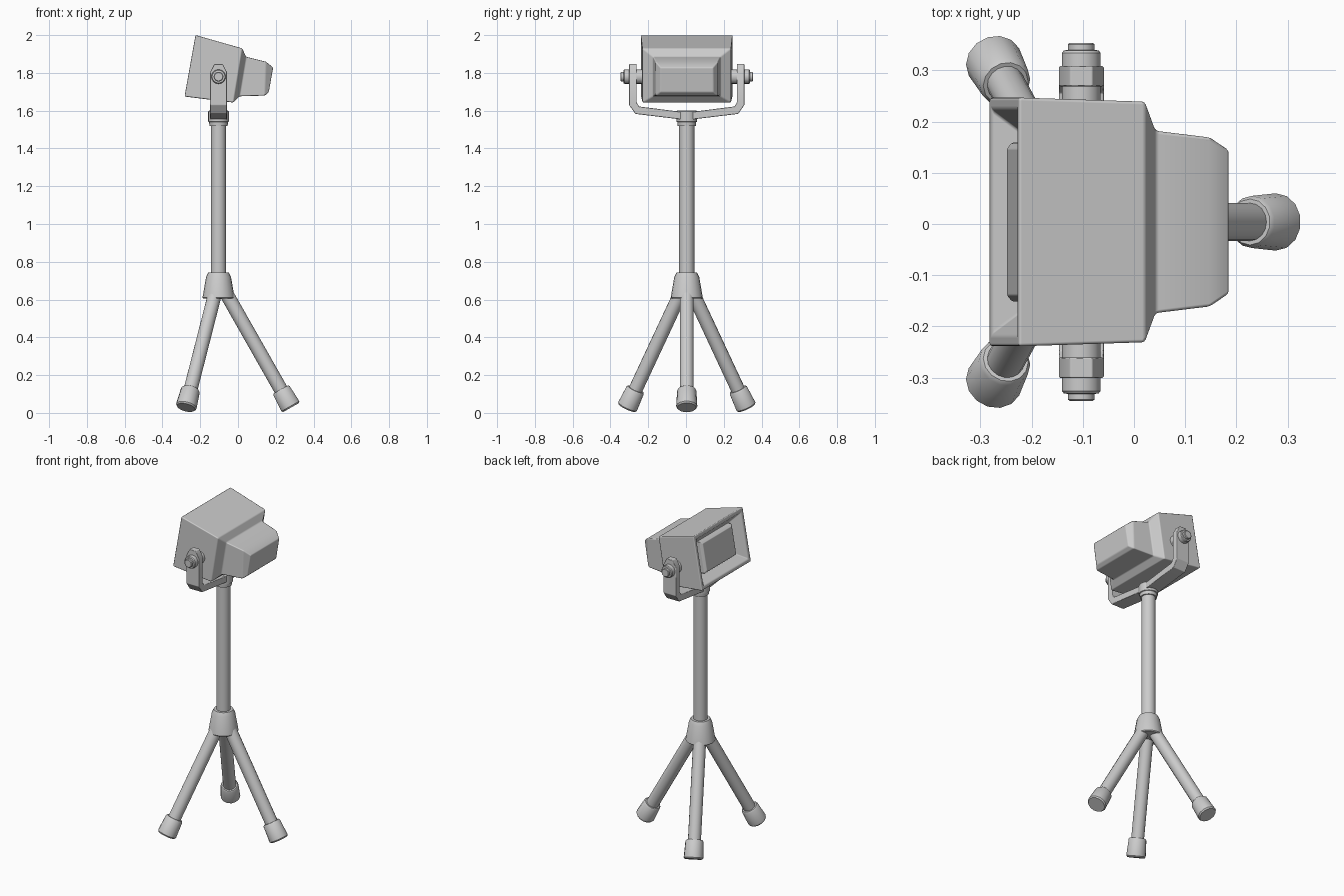
import bpy, bmesh, math
from mathutils import Vector

if "Cube" in bpy.data.objects:
    bpy.data.objects.remove(bpy.data.objects["Cube"])

CX, CY = -0.103, 0.004      # axis of the stand


def finish(name, bm, bevel=0.0, segs=2):
    bmesh.ops.recalc_face_normals(bm, faces=bm.faces)
    me = bpy.data.meshes.new(name)
    bm.to_mesh(me)
    bm.free()
    ob = bpy.data.objects.new(name, me)
    bpy.context.collection.objects.link(ob)
    bpy.ops.object.select_all(action='DESELECT')
    ob.select_set(True)
    bpy.context.view_layer.objects.active = ob
    bpy.ops.object.shade_smooth_by_angle(angle=math.radians(35))
    if bevel:
        m = ob.modifiers.new("bevel", 'BEVEL')
        m.width, m.segments = bevel, segs
        m.limit_method, m.angle_limit = 'ANGLE', math.radians(30)
        m.harden_normals = True
    return ob


def loft(name, rings, bevel=0.0, segs=2):
    """Skin a list of equal-length point rings and cap both ends."""
    bm = bmesh.new()
    vs = [[bm.verts.new(p) for p in r] for r in rings]
    n = len(rings[0])
    for a, b in zip(vs, vs[1:]):
        for i in range(n):
            j = (i + 1) % n
            bm.faces.new((a[i], a[j], b[j], b[i]))
    bm.faces.new(vs[0][::-1])
    bm.faces.new(vs[-1])
    return finish(name, bm, bevel, segs)


def turned(name, origin, direction, profile, sides=20):
    """Round part: profile is (distance along direction, radius)."""
    o = Vector(origin)
    q = Vector(direction).to_track_quat('Z', 'Y')
    rings = []
    for h, r in profile:
        rings.append([o + q @ Vector((r * math.cos(a), r * math.sin(a), h))
                      for a in (2 * math.pi * k / sides for k in range(sides))])
    return loft(name, rings)


# Pole, tripod hub and top collar
up = (0, 0, 1)
turned("pole", (CX, CY, 0), up, [(0.66, 0.04), (1.56, 0.04)])
turned("tripod_hub", (CX, CY, 0), up,
       [(0.605, 0.08), (0.61, 0.085), (0.72, 0.066), (0.742, 0.055)])
turned("collar", (CX, CY, 0), up,
       [(1.52, 0.048), (1.54, 0.05), (1.542, 0.055), (1.595, 0.055), (1.6, 0.05)])

# Three legs with rubber feet
for i, (fx, fy) in enumerate([(0.28, 0.0), (-0.275, 0.315), (-0.275, -0.315)], 1):
    foot = Vector((fx, CY + fy, 0.03))
    flat = Vector((CX - fx, -fy, 0))
    top = foot + flat * 0.89 + Vector((0, 0, 0.6))
    d = top - foot
    turned(f"leg_{i}", foot, d, [(0.05, 0.037), (d.length, 0.037)], 16)
    turned(f"foot_{i}", foot, d,
           [(-0.002, 0.05), (0.006, 0.056), (0.1, 0.051), (0.108, 0.045)], 14)

# U-shaped yoke: (outer y, outer z, inner y, inner z, half width)
half = [(0.305, 1.847, 0.265, 1.847, 0.022),
        (0.305, 1.805, 0.265, 1.805, 0.044),
        (0.305, 1.63, 0.265, 1.642, 0.044),
        (0.272, 1.583, 0.252, 1.622, 0.044),
        (0.0, 1.55, 0.0, 1.59, 0.044)]
path = half + [(-a, b, -c, d, w) for a, b, c, d, w in half[-2::-1]]
loft("yoke", [[(CX - w, CY + a, b), (CX + w, CY + a, b),
               (CX + w, CY + c, d), (CX - w, CY + c, d)]
              for a, b, c, d, w in path], 0.003, 1)

# Pivot bolts on both sides
for side, s in (("left", -1), ("right", 1)):
    turned(f"pivot_bolt_{side}", (CX, CY, 1.78), (0, s, 0),
           [(0.2, 0.038), (0.3, 0.038), (0.33, 0.038), (0.335, 0.034),
            (0.336, 0.026), (0.347, 0.026), (0.35, 0.022)], 16)


# Lamp head: rings from (top x, top z), (bottom x, bottom z), half width
def ring(t, b, w):
    return [(t[0], CY + w, t[1]), (t[0], CY - w, t[1]),
            (b[0], CY - w, b[1]), (b[0], CY + w, b[1])]


TOP, BOT = Vector((-0.225, 2.0)), Vector((-0.283, 1.675))
down = (BOT - TOP).normalized()
back = Vector((-down.y, down.x))


def face_ring(inset, depth, w):
    return ring(TOP + down * inset + back * depth,
                BOT - down * inset + back * depth, w)


loft("lamp_housing", [
    face_ring(0.065, 0.055, 0.175),      # recess floor
    face_ring(0.022, 0.0, 0.221),        # inner lip
    face_ring(0.0, 0.0, 0.243),          # outer rim
    ring((0.022, 1.93), (-0.025, 1.643), 0.235),
    ring((0.043, 1.885), (0.008, 1.676), 0.178),
    ring((0.148, 1.859), (0.142, 1.68), 0.165),
    ring((0.186, 1.828), (0.163, 1.698), 0.14)], 0.006)

# Raised glass panel in the recess
loft("glass_panel", [
    face_ring(0.07, 0.07, 0.155),
    face_ring(0.07, 0.032, 0.155),
    face_ring(0.082, 0.02, 0.143)], 0.003, 1)
